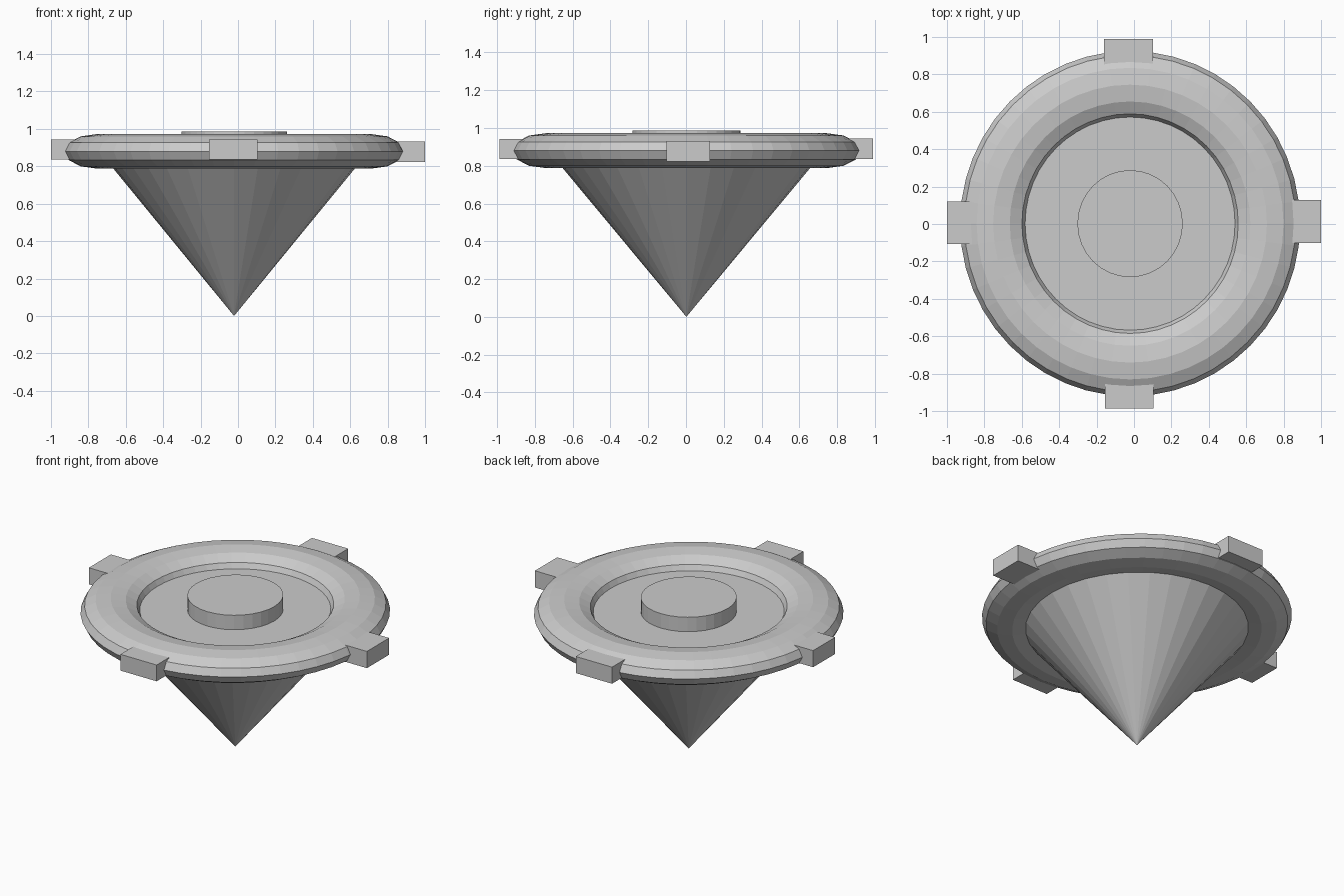
import bpy

if "Cube" in bpy.data.objects:
    bpy.data.objects.remove(bpy.data.objects["Cube"])

CX, SX = -0.021, 0.985      # axis offset and slight squash along x


def finish(name, scale=(SX, 1, 1)):
    ob = bpy.context.object
    ob.name = name
    ob.scale = scale
    return ob


# Inverted cone body with its flat floor inside the ring
body_h = 0.893
bpy.ops.mesh.primitive_cone_add(vertices=32, radius1=0, radius2=0.743,
                                depth=body_h, location=(CX, 0.002, body_h / 2))
finish("cone_body")

# Flattened torus rim
bpy.ops.mesh.primitive_torus_add(major_segments=48, minor_segments=12,
                                 major_radius=0.743, minor_radius=0.18,
                                 location=(CX, 0.002, 0.88))
finish("rim", (SX, 1, 0.0925 / 0.18))

# Raised central button
bpy.ops.mesh.primitive_cylinder_add(vertices=32, radius=0.286, depth=0.187,
                                    location=(CX, 0.002, 0.8935))
finish("center_button")

# Four rim tabs: x range, y range, z range
tabs = {
    "front_tab": ((-0.156, 0.105), (-0.987, -0.76), (0.836, 0.942)),
    "back_tab": ((-0.16, 0.101), (0.76, 0.99), (0.836, 0.944)),
    "left_tab": ((-1.0, -0.77), (-0.107, 0.12), (0.836, 0.944)),
    "right_tab": ((0.77, 1.0), (-0.102, 0.127), (0.823, 0.932)),
}
for name, box in tabs.items():
    bpy.ops.mesh.primitive_cube_add(size=1, location=[(a + b) / 2 for a, b in box])
    finish(name, [b - a for a, b in box])
